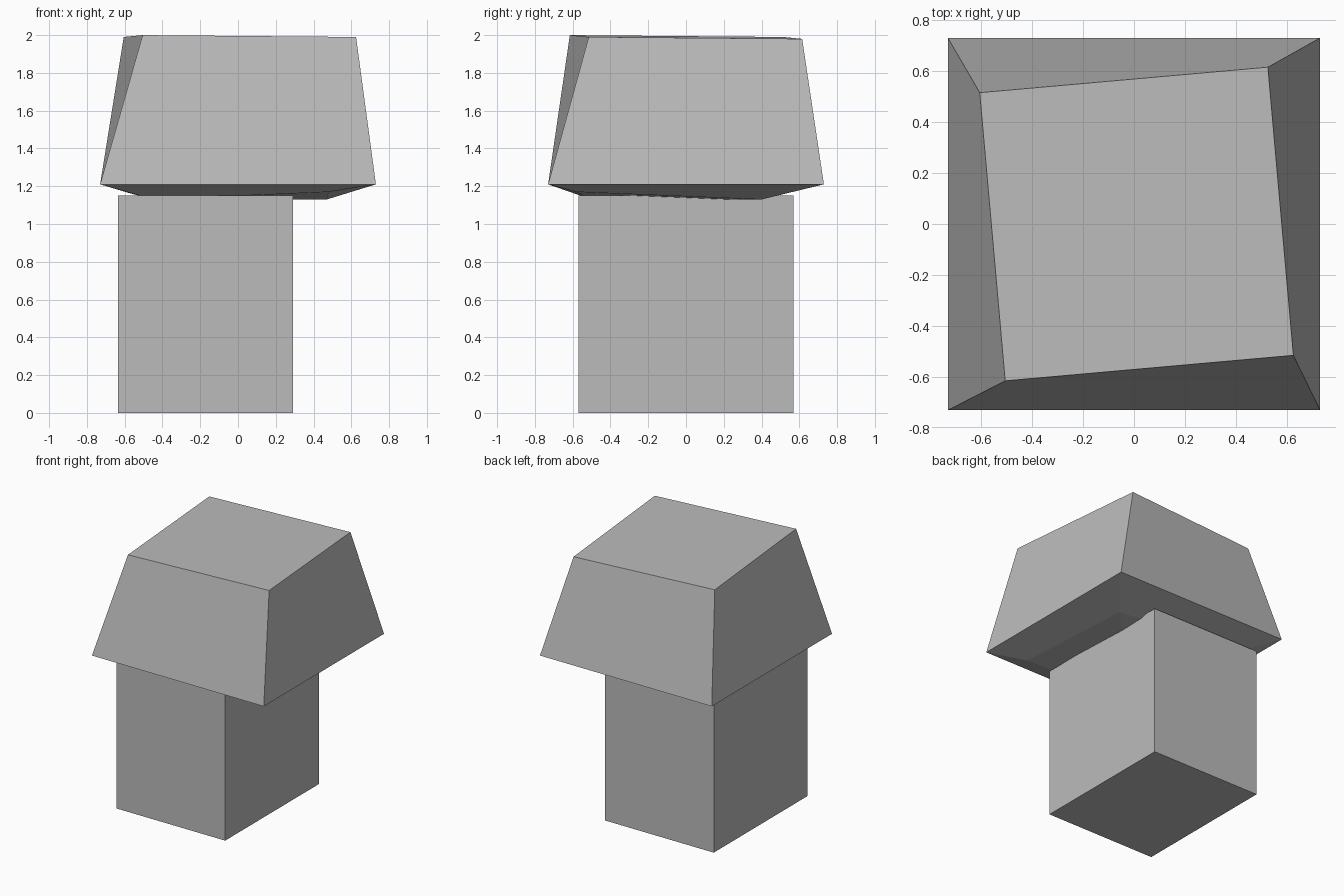
import bpy
import bmesh

cube = bpy.data.objects.get("Cube")
if cube:
    bpy.data.objects.remove(cube, do_unlink=True)

grey = bpy.data.materials.new("plain_grey")
grey.use_nodes = True
colour = (0.5, 0.5, 0.5, 1)
grey.diffuse_color = colour
grey.node_tree.nodes["Principled BSDF"].inputs["Base Color"].default_value = colour


def loft(name, rings):
    """Closed flat-faced solid through four-cornered rings, lowest first."""
    bm = bmesh.new()
    loops = [[bm.verts.new(p) for p in ring] for ring in rings]
    for low, high in zip(loops, loops[1:]):
        for i in range(4):
            j = (i + 1) % 4
            bm.faces.new((low[i], low[j], high[j], high[i]))
    bm.faces.new(loops[-1])
    # Underside folded along one diagonal
    a, b, c, d = loops[0]
    bm.faces.new((a, c, b))
    bm.faces.new((a, d, c))
    bmesh.ops.recalc_face_normals(bm, faces=bm.faces)
    mesh = bpy.data.meshes.new(name)
    bm.to_mesh(mesh)
    bm.free()
    mesh.materials.append(grey)
    obj = bpy.data.objects.new(name, mesh)
    bpy.context.collection.objects.link(obj)
    return obj


def rectangle(x0, x1, y0, y1, z):
    return [(x0, y0, z), (x1, y0, z), (x1, y1, z), (x0, y1, z)]


# Square post, set off to one side
loft("post", [rectangle(-0.635, 0.29, -0.57, 0.57, z) for z in (0, 1.15)])

# Cap: crooked underside, square rim, twisted and slightly tilted top
underside = [(-0.45, -0.5, 1.13), (0.48, -0.58, 1.17),
             (0.47, 0.4, 1.13), (-0.58, 0.53, 1.165)]
rim = rectangle(-0.73, 0.73, -0.73, 0.73, 1.21)
top = [(-0.505, -0.615, 2.0), (0.625, -0.515, 1.99),
       (0.525, 0.615, 1.98), (-0.605, 0.515, 1.99)]
loft("cap", [underside, rim, top])
